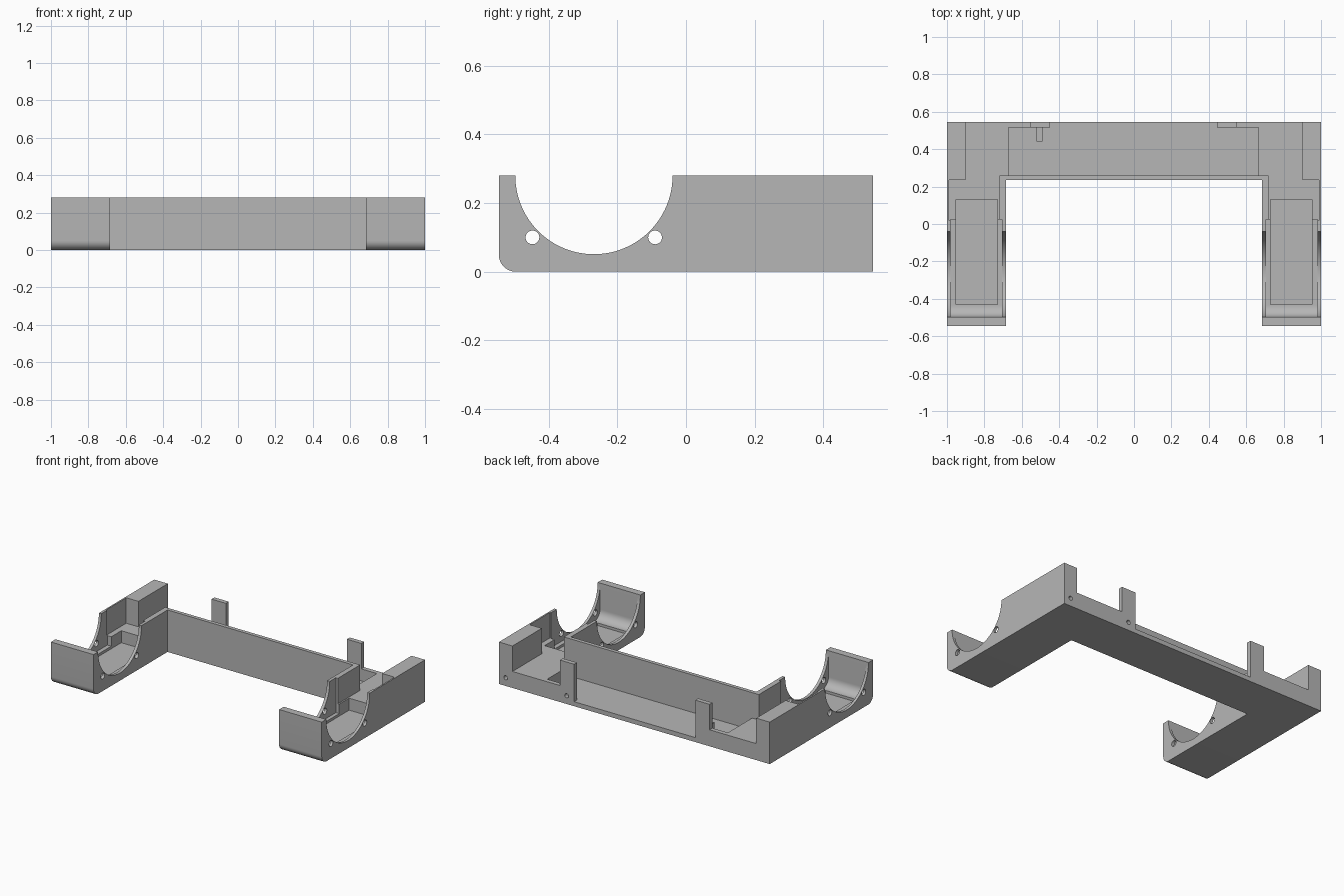
import bpy, bmesh, math
from mathutils import Matrix, Vector

if "Cube" in bpy.data.objects:
    bpy.data.objects.remove(bpy.data.objects["Cube"], do_unlink=True)

grey = bpy.data.materials.new("plain grey")
grey.use_nodes = True
COLOUR = (0.47, 0.47, 0.47, 1)
grey.diffuse_color = COLOUR
grey.node_tree.nodes["Principled BSDF"].inputs["Base Color"].default_value = COLOUR

HEIGHT, SHELF, FLOOR = 0.28, 0.11, 0.03
FRONT, BACK = -0.545, 0.545
OVER = 0.5          # cutters reach above the part


def finish(name, bm):
    bmesh.ops.recalc_face_normals(bm, faces=bm.faces)
    mesh = bpy.data.meshes.new(name)
    bm.to_mesh(mesh)
    bm.free()
    mesh.materials.append(grey)
    ob = bpy.data.objects.new(name, mesh)
    bpy.context.scene.collection.objects.link(ob)
    return ob


def box(name, x, y, z, round_front=0):
    """Box from (min, max) pairs, with an optional rounded lower front edge."""
    bm = bmesh.new()
    lo, hi = (Vector(p) for p in zip(sorted(x), y, z))
    bmesh.ops.create_cube(bm, size=1, matrix=Matrix.Translation((lo + hi) / 2)
                          @ Matrix.Diagonal((*(hi - lo), 1)))
    if round_front:
        edges = [e for e in bm.edges
                 if all(v.co.y < y[0] + 1e-4 and v.co.z < z[0] + 1e-4 for v in e.verts)]
        bmesh.ops.bevel(bm, geom=edges, offset=round_front, segments=10,
                        profile=0.5, affect='EDGES')
    return finish(name, bm)


def rod(name, centre, radius, length, axis, sides=32):
    bm = bmesh.new()
    turn = Matrix.Rotation(math.pi / 2, 4, 'Y' if axis == 'X' else 'X')
    bmesh.ops.create_cone(bm, cap_ends=True, segments=sides, radius1=radius,
                          radius2=radius, depth=length,
                          matrix=Matrix.Translation(centre) @ turn)
    return finish(name, bm)


def combine(body, tools, operation):
    """Apply booleans one after another and remove the tools."""
    for tool in tools:
        tool.hide_render = True
        mod = body.modifiers.new("boolean", 'BOOLEAN')
        mod.operation, mod.solver, mod.object = operation, 'EXACT', tool
    bpy.context.view_layer.update()
    graph = bpy.context.evaluated_depsgraph_get()
    mesh = bpy.data.meshes.new_from_object(body.evaluated_get(graph))
    body.modifiers.clear()
    body.data = mesh
    for tool in tools:
        bpy.data.objects.remove(tool, do_unlink=True)


# Solid U: cross beam plus two legs with rounded toes
frame = box("cradle_frame", (-1, 1), (0.235, BACK), (0, HEIGHT))
legs = [box("leg", (s * 0.685, s), (FRONT, BACK), (0, HEIGHT), 0.05) for s in (-1, 1)]
combine(frame, legs, 'UNION')

cuts = []
for s in (-1, 1):
    # Shelf behind each cradle, leaving the tall outer corner block
    cuts.append(box("shelf_cut", (s * 0.72, s * 0.99), (0.02, 0.235), (SHELF, OVER)))
    cuts.append(box("shelf_link_cut", (s * 0.72, s * 0.9), (0.2, 0.3), (SHELF, OVER)))
    # Cradle cavity and the sunken pocket in its floor
    cuts.append(box("cavity_cut", (s * 0.705, s * 0.982), (-0.496, 0.025), (0.047, OVER), 0.06))
    cuts.append(box("pocket_cut", (s * 0.73, s * 0.953), (-0.43, 0.13), (FLOOR, OVER)))
# Open back of the beam and its long tray
cuts.append(box("back_cut", (-0.9, 0.9), (0.26, 0.7), (SHELF, OVER)))
cuts.append(box("tray_cut", (-0.67, 0.665), (0.26, 0.515), (FLOOR, OVER)))
cuts.append(box("tray_mouth_cut", (-0.45, 0.445), (0.4, 0.7), (FLOOR, OVER)))
# Round arch and screw holes through the leg walls
cuts.append(rod("arch_cut", (0, -0.268, HEIGHT), 0.229, 2.4, 'X', 96))
for y in (-0.447, -0.09):
    cuts.append(rod("side_hole_cut", (0, y, 0.1), 0.02, 2.4, 'X'))
# Small holes in the back face
for x in (0.5, 0.95):
    cuts.append(rod("back_hole_cut", (x, BACK, 0.055), 0.014, 0.16, 'Y', 24))
combine(frame, cuts, 'DIFFERENCE')

bpy.ops.object.select_all(action='DESELECT')
frame.select_set(True)
bpy.context.view_layer.objects.active = frame
bpy.ops.object.shade_smooth_by_angle(angle=math.radians(30))

# Upright tabs on the back edge, one with a small rib in the tray
for side, x in (("right", -0.503), ("left", 0.497)):
    box(side + "_back_tab", (x - 0.053, x + 0.053), (0.515, BACK), (SHELF, HEIGHT))
box("tray_rib", (-0.52, -0.49), (0.44, 0.515), (FLOOR, SHELF))
